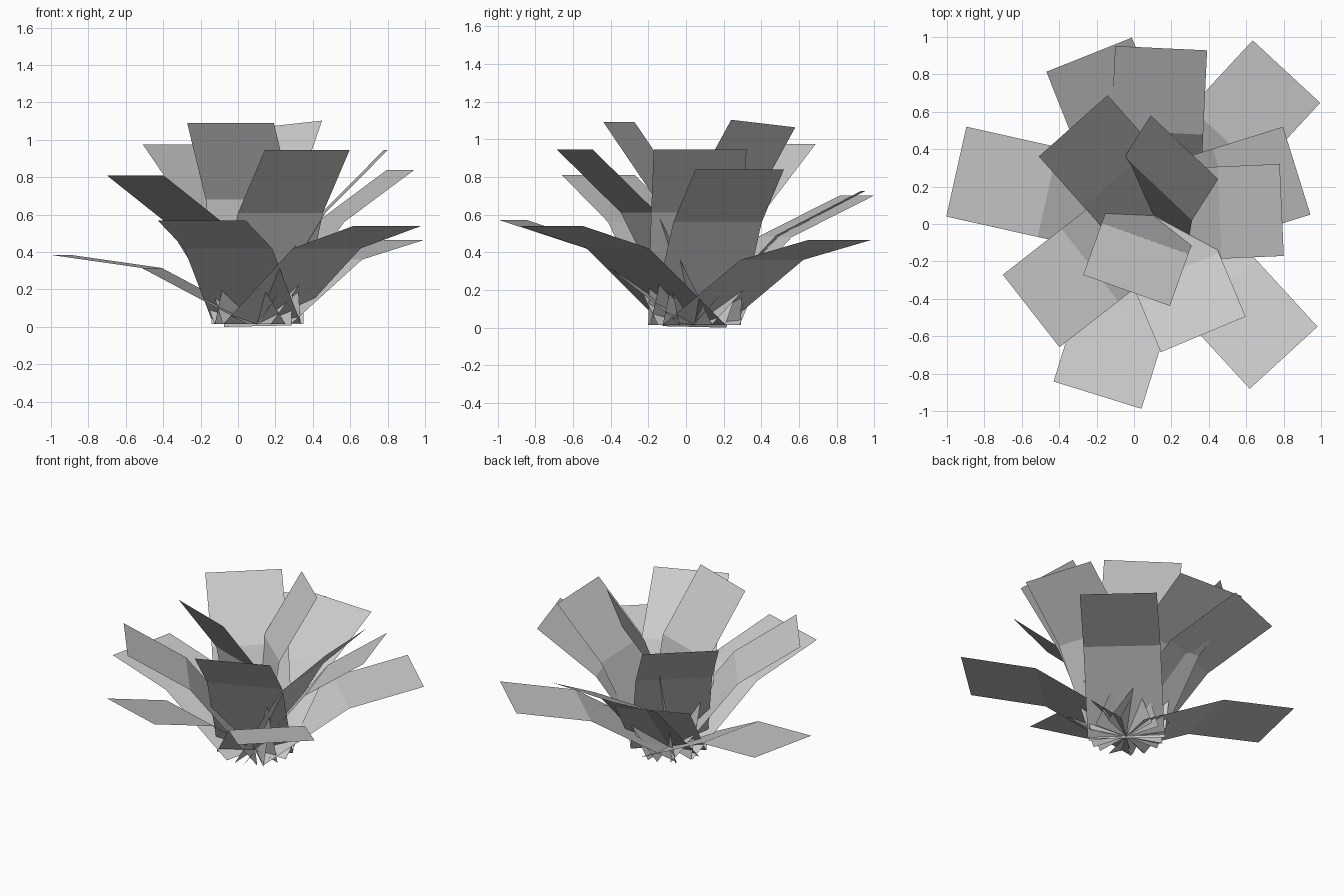
import bpy
from mathutils import Vector

ROOT = Vector((0.103, 0.045, 0.015))
HALF = 0.246

# tip centre x, y, z, then bend radius and bend height for each leaf
LEAVES = [
    (-0.95, 0.28, 0.385, 0.578, 0.315),
    (-0.24, 0.905, 0.70, 0.457, 0.48),
    (0.145, 0.94, 0.725, 0.445, 0.49),
    (0.815, 0.815, 0.465, 0.56, 0.36),
    (0.87, 0.285, 0.84, 0.41, 0.56),
    (0.79, 0.075, 0.945, 0.355, 0.61),
    (0.80, -0.715, 0.54, 0.55, 0.42),
    (0.37, -0.59, 0.945, 0.32, 0.61),
    (-0.195, -0.915, 0.57, 0.525, 0.42),
    (-0.55, -0.465, 0.81, 0.43, 0.56),
    (-0.04, -0.355, 1.09, 0.13, 0.68),
    (-0.325, 0.525, 0.975, 0.28, 0.62),
]


def strip(name, rows):
    """Flat leaf card from (centre, half-width vector) rows."""
    verts = [p for c, s in rows for p in (c - s, c + s)]
    faces = [(2 * i, 2 * i + 1, 2 * i + 3, 2 * i + 2) for i in range(len(rows) - 1)]
    mesh = bpy.data.meshes.new(name)
    mesh.from_pydata(verts, [], faces)
    obj = bpy.data.objects.new(name, mesh)
    bpy.context.collection.objects.link(obj)


# Ring of bent leaves radiating from the root
for i, (x, y, z, r, zb) in enumerate(LEAVES):
    d = Vector((x - ROOT.x, y - ROOT.y, 0)).normalized()
    side = Vector((d.y, -d.x, 0)) * HALF
    bend = ROOT + d * r
    bend.z = zb
    strip(f"leaf_{i + 1}", [(ROOT, side), (bend, side), (Vector((x, y, z)), side)])

# Upright centre leaf, slightly rolled
side = Vector((0.18, -0.17, 0.02))
strip("centre_leaf", [
    (Vector((0.105, 0.045, 0.004)), Vector((0.18, -0.17, 0.004))),
    (Vector((0.13, 0.19, 0.68)), side),
    (Vector((0.27, 0.41, 1.083)), side),
])
